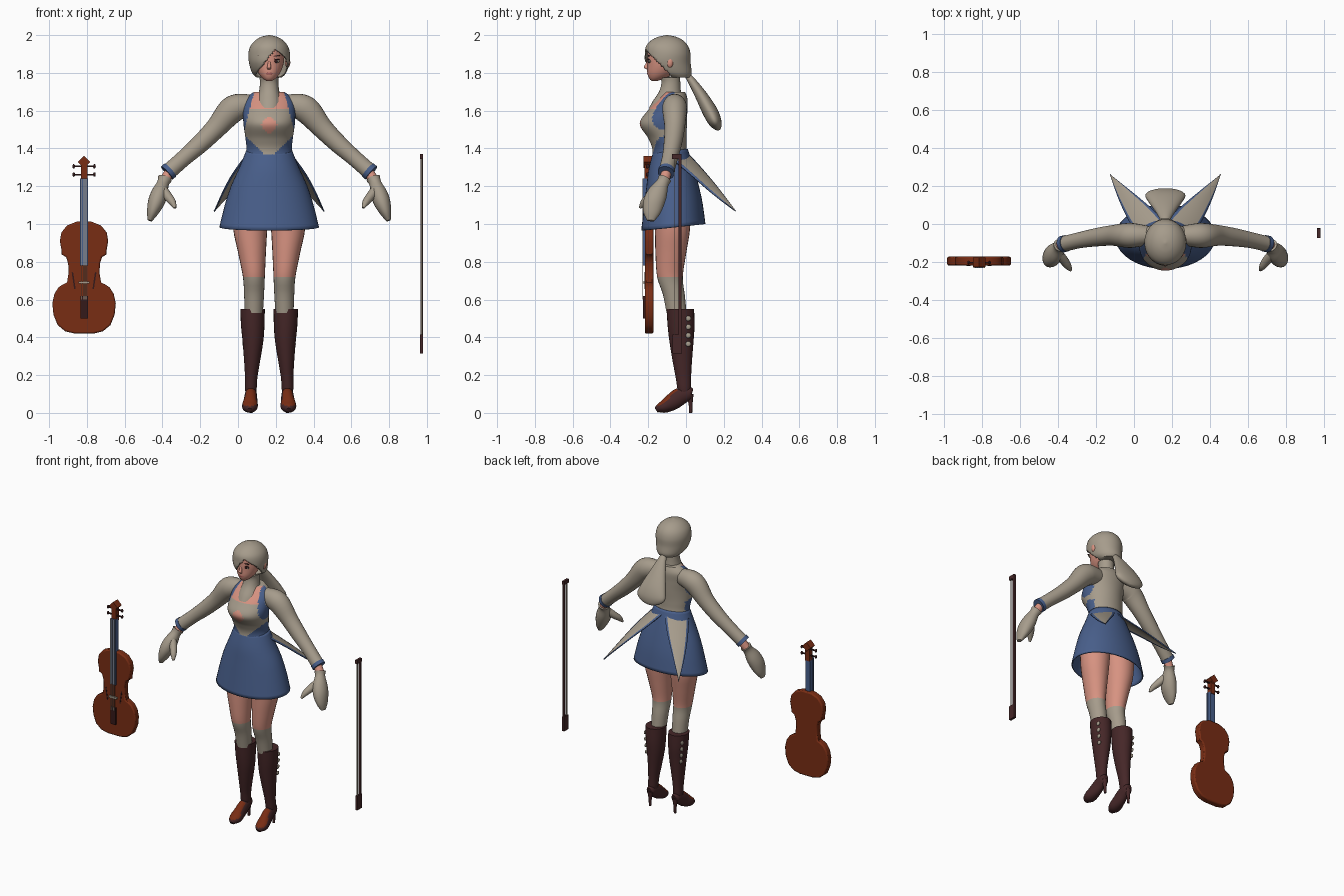
import bpy, bmesh, math
from mathutils import Vector, Matrix

if "Cube" in bpy.data.objects:
    bpy.data.objects.remove(bpy.data.objects["Cube"])

BODY = 0.165      # x of the figure's centre line
VIOLIN = -0.815
BOW = 0.972


def material(name, r, g, b):
    m = bpy.data.materials.new(name)
    m.use_nodes = True
    m.diffuse_color = (r, g, b, 1)
    m.node_tree.nodes["Principled BSDF"].inputs["Base Color"].default_value = (r, g, b, 1)
    return m


BEIGE = material("beige cloth and hair", .38, .33, .26)
BLUE = material("blue cloth", .066, .115, .26)
SKIN = material("skin", .68, .29, .22)
LEATHER = material("dark leather", .06, .02, .021)
WOOD = material("red brown wood", .19, .026, .007)
DARK = material("dark brown", .035, .01, .01)
LIP = material("lips", .45, .12, .11)


def finish(bm, name, mats, x0, rule=None, thick=0):
    """Colour the faces by a rule, shade smooth and place the part."""
    bmesh.ops.recalc_face_normals(bm, faces=bm.faces[:])
    if rule:
        gone = []
        for f in bm.faces:
            i = rule(f.calc_center_median(), f.normal)
            if i < 0:
                gone.append(f)
            else:
                f.material_index = i
        bmesh.ops.delete(bm, geom=gone, context='FACES')
    me = bpy.data.meshes.new(name)
    bm.to_mesh(me)
    bm.free()
    for m in mats:
        me.materials.append(m)
    me.shade_smooth()
    me.set_sharp_from_angle(angle=math.radians(48))
    ob = bpy.data.objects.new(name, me)
    ob.location.x = x0
    bpy.context.collection.objects.link(ob)
    if thick:
        mod = ob.modifiers.new("thickness", 'SOLIDIFY')
        mod.thickness = thick
    return ob


def spline(pts, k):
    """Smooth curve through the points, k steps per span."""
    p = [Vector(q) for q in pts]
    p = [p[0]] + p + [p[-1]]
    out = []
    for a, b, c, d in zip(p, p[1:], p[2:], p[3:]):
        for i in range(k):
            t = i / k
            out.append(.5 * (2*b + (c-a)*t + (2*a-5*b+4*c-d)*t*t + (3*b-a-3*c+d)*t**3))
    return out + [p[-1]]


def loft(name, pts, mats, side=1, ref=None, n=24, k=4, cap=True, rule=None, x0=BODY, thick=0):
    """Skin ellipses (x, y, z, r1, r2): level ones, or across the path if ref is given."""
    rows = spline(pts, k)
    bm = bmesh.new()
    rings = []
    for i, q in enumerate(rows):
        c = Vector(q[:3])
        u, v = Vector((1, 0, 0)), Vector((0, 1, 0))
        if ref:
            t = (Vector(rows[min(i+1, len(rows)-1)][:3]) - Vector(rows[max(i-1, 0)][:3])).normalized()
            r = Vector(ref)
            u = (r - t * r.dot(t)).normalized()
            v = t.cross(u)
        ring = []
        for j in range(n):
            a = math.tau * j / n
            w = c + u*max(q[3], .002)*math.cos(a) + v*max(q[4], .002)*math.sin(a)
            ring.append(bm.verts.new((w.x*side, w.y, w.z)))
        rings.append(ring)
    for a, b in zip(rings, rings[1:]):
        for j in range(n):
            bm.faces.new((a[j], a[(j+1) % n], b[(j+1) % n], b[j]))
    if cap:
        bm.faces.new(rings[0])
        bm.faces.new(rings[-1])
    return finish(bm, name, mats, x0, rule, thick)


def block(name, c, size, mat, x0=BODY, turn=0):
    bm = bmesh.new()
    m = Matrix.Translation(c) @ Matrix.Rotation(turn, 4, 'Y') @ Matrix.Diagonal((*size, 1))
    bmesh.ops.create_cube(bm, size=1, matrix=m)
    return finish(bm, name, [mat], x0)


def ball(name, c, radii, mat, x0=BODY):
    bm = bmesh.new()
    m = Matrix.Translation(c) @ Matrix.Diagonal((*radii, 1))
    bmesh.ops.create_uvsphere(bm, u_segments=16, v_segments=10, radius=1, matrix=m)
    return finish(bm, name, [mat], x0)


# Bodice: blue corset point, straps and chest opening set into beige cloth
def bodice_colour(c, n):
    a, z = abs(c.x), c.z
    if c.y > -.06:
        return 0 if z > 1.36 else 1
    if z < 1.34 + a:
        return 1
    if a/.047 + abs(z - 1.525)/.052 < 1:
        return 2
    strap = .085 + (1.68 - z) * .25
    if z > 1.45 and strap < a < strap + .03:
        return 1
    return 2 if z > 1.61 and a < strap else 0


loft("bodice", [(0, -.08, 1.28, .155, .118), (0, -.085, 1.38, .122, .092), (0, -.098, 1.45, .125, .1),
                (0, -.12, 1.53, .136, .125), (0, -.098, 1.6, .138, .105), (0, -.07, 1.66, .128, .078),
                (0, -.06, 1.7, .08, .055)],
     [BEIGE, BLUE, SKIN], n=72, k=8, rule=bodice_colour)
loft("high_collar", [(0, -.1, 1.615, .074, .095), (0, -.098, 1.65, .068, .078), (0, -.085, 1.7, .054, .058),
                     (0, -.08, 1.745, .049, .05), (0, -.083, 1.775, .051, .052)], [BEIGE])

# Bell skirt with a hem that rises to the back
skirt = loft("skirt", [(0, -.083, 1.39, .122, .092), (0, -.08, 1.3, .158, .118), (0, -.073, 1.2, .203, .138),
                       (0, -.068, 1.1, .235, .155), (0, -.067, .983, .264, .17)],
             [BLUE], n=40, cap=False, thick=.008)
for v in skirt.data.vertices:
    v.co.z += (v.co.y + .067) * .1

# Coat tails: pointed blades with blue trim
for side, word in ((1, "left"), (-1, "right")):
    outer = spline([(.14, -.07, 1.345), (.2, .03, 1.26), (.25, .14, 1.165), (.292, .262, 1.07)], 5)
    inner = spline([(.005, .012, 1.375), (.075, .085, 1.295), (.17, .165, 1.2), (.294, .264, 1.07)], 5)
    bm = bmesh.new()
    grid = []
    for o, i in zip(outer, inner):
        row = []
        for t in (0, .1, .35, .65, .9, 1):
            p = o.lerp(i, t) + Vector((.1, .12, .14)) * t * (1-t) * (o-i).length * 1.2
            row.append(bm.verts.new((p.x*side, p.y, p.z)))
        grid.append(row)
    for a, b in zip(grid, grid[1:]):
        for j in range(5):
            f = bm.faces.new((a[j], a[j+1], b[j+1], b[j]))
            f.material_index = 1 if j in (0, 4) else 0
    finish(bm, word + "_coat_tail", [BEIGE, BLUE], BODY, thick=.007)

# Arms, cuffs, gloves and legs
for side, word in ((1, "left"), (-1, "right")):
    Y, X, Z = (0, 1, 0), (1, 0, 0), (0, 0, 1)
    loft(word + "_sleeve", [(.09, -.06, 1.63, .05, .055), (.165, -.06, 1.62, .064, .069), (.21, -.06, 1.592, .064, .07),
                            (.28, -.06, 1.51, .054, .056), (.365, -.07, 1.425, .048, .049),
                            (.45, -.085, 1.35, .042, .043), (.535, -.105, 1.275, .041, .043)], [BEIGE], side, Y)
    loft(word + "_cuff_trim", [(.523, -.102, 1.286, .044, .046), (.541, -.106, 1.27, .044, .046)], [BLUE], side, Y, k=1)
    loft(word + "_wrist", [(.52, -.1, 1.285, .027, .027), (.565, -.12, 1.215, .028, .028)], [SKIN], side, Y, k=1)
    loft(word + "_glove", [(.552, -.112, 1.24, .036, .038), (.562, -.125, 1.215, .034, .032),
                           (.58, -.15, 1.165, .052, .043), (.598, -.17, 1.115, .056, .044),
                           (.618, -.182, 1.06, .045, .03), (.632, -.188, 1.018, .02, .012)], [BEIGE], side, Y)
    loft(word + "_glove_thumb", [(.57, -.15, 1.19, .025, .025), (.535, -.19, 1.145, .024, .024),
                                 (.512, -.222, 1.115, .019, .019), (.498, -.243, 1.085, .007, .007)],
         [BEIGE], side, Z, n=12)
    loft(word + "_leg", [(.098, -.07, 1.12, .1, .1), (.1, -.072, .97, .09, .093), (.091, -.08, .85, .074, .082),
                         (.081, -.085, .72, .058, .068), (.08, -.065, .63, .053, .058), (.081, -.05, .53, .048, .053)],
         [SKIN, BEIGE], side, rule=lambda c, n: 0 if c.z > .72 else 1)
    loft(word + "_boot", [(.088, -.03, .55, .065, .073), (.087, -.026, .46, .062, .071), (.086, -.024, .38, .055, .064),
                          (.09, -.02, .28, .043, .052), (.095, -.014, .19, .033, .041),
                          (.097, -.01, .13, .031, .036), (.097, -.008, .08, .024, .028)], [LEATHER], side)
    loft(word + "_shoe", [(.097, .032, .105, .018, .02), (.097, .02, .105, .028, .034), (.097, -.03, .088, .033, .046),
                          (.099, -.07, .06, .037, .045), (.102, -.11, .036, .042, .036),
                          (.103, -.14, .025, .033, .025), (.103, -.158, .014, .014, .013)], [LEATHER, WOOD], side, X,
         rule=lambda c, n: 1 if c.y < -.05 and n.z > .5 else 0)
    loft(word + "_heel", [(.097, .018, .1, .022, .022), (.097, .024, .05, .011, .011), (.097, .025, 0, .008, .008)],
         [LEATHER], side, n=12)
    for i in range(4):
        ball(word + "_boot_lace_gap", (side*(.143 - .003*i), .012, .5 - .045*i), (.007, .015, .014), BEIGE)

# Head and face
loft("head", [(0, -.168, 1.757, .014, .014), (0, -.152, 1.772, .036, .044), (0, -.133, 1.8, .058, .072),
              (0, -.118, 1.84, .074, .087), (0, -.11, 1.88, .08, .095), (0, -.1, 1.93, .08, .1),
              (0, -.1, 1.97, .05, .06), (0, -.1, 1.985, .01, .01)], [SKIN], n=32)
loft("nose", [(0, -.197, 1.865, .006, .006), (0, -.208, 1.84, .009, .011), (0, -.21, 1.828, .011, .013),
              (0, -.2, 1.818, .008, .008)], [SKIN], n=12)
ball("lips", (0, -.199, 1.797), (.019, .007, .008), LIP)
for side, word in ((1, "left"), (-1, "right")):
    ball(word + "_eye_white", (side*.037, -.192, 1.862), (.018, .007, .009), BEIGE)
    ball(word + "_iris", (side*.036, -.196, 1.862), (.008, .006, .009), DARK)
    block(word + "_lash", (side*.038, -.196, 1.872), (.036, .008, .004), DARK, turn=side*.1)
    block(word + "_brow", (side*.04, -.197, 1.89), (.036, .007, .004), DARK, turn=side*-.1)
ball("left_ear", (.098, -.085, 1.855), (.014, .018, .028), SKIN)


# Hair: a shell with a side-parted opening swept over the face
def hair_opening(c, n):
    d = c.x - .035
    below_fringe = c.z < 1.93 - (1.3 * -d if d < 0 else .75 * d)
    in_front = c.y < -.19 + (1.9 - c.z) * .95
    return -1 if below_fringe and in_front else 0


loft("hair", [(0, -.04, 1.775, .066, .06), (0, -.075, 1.8, .09, .105), (0, -.095, 1.85, .106, .12),
              (0, -.097, 1.9, .11, .121), (0, -.1, 1.94, .1, .112), (0, -.1, 1.97, .076, .087),
              (0, -.1, 1.99, .044, .05), (0, -.1, 2, .004, .004)],
     [BEIGE], n=72, k=7, rule=hair_opening, thick=.006)
loft("ponytail", [(0, .005, 1.79, .018, .015), (0, .035, 1.75, .032, .022), (0, .08, 1.68, .06, .032),
                  (0, .125, 1.6, .092, .04), (0, .152, 1.545, .105, .036), (0, .168, 1.512, .07, .022),
                  (0, .175, 1.497, .02, .008)], [BEIGE], ref=(1, 0, 0), n=28)

# Violin body: half outline mirrored, extruded and rounded
half = [(.05, .42), (.1, .432), (.14, .465), (.162, .52), (.168, .58), (.157, .63), (.135, .665), (.112, .68),
        (.09, .69), (.082, .74), (.084, .79), (.095, .825), (.118, .838), (.12, .865), (.128, .91),
        (.12, .955), (.09, .992), (.04, 1.012)]
bm = bmesh.new()
loop = [(-x, z) for x, z in half] + [(x, z) for x, z in reversed(half)]
base = bm.faces.new([bm.verts.new((x, -.172, z)) for x, z in loop])
top = bmesh.ops.extrude_face_region(bm, geom=[base])
bmesh.ops.translate(bm, vec=(0, -.046, 0), verts=[v for v in top["geom"] if isinstance(v, bmesh.types.BMVert)])
violin = finish(bm, "violin_body", [WOOD], VIOLIN)
bevel = violin.modifiers.new("rounded rim", 'BEVEL')
bevel.width, bevel.segments, bevel.angle_limit = .008, 2, math.radians(60)

# Violin fittings
block("fingerboard", (0, -.222, 1.01), (.042, .012, .46), BLUE, VIOLIN)
block("violin_neck", (0, -.204, 1.12), (.034, .028, .24), BLUE, VIOLIN)
block("tailpiece", (0, -.222, .56), (.04, .01, .12), DARK, VIOLIN)
block("bridge", (0, -.224, .69), (.06, .014, .012), BEIGE, VIOLIN)
block("pegbox", (0, -.203, 1.28), (.034, .034, .11), WOOD, VIOLIN)
block("scroll", (0, -.2, 1.328), (.046, .05, .046), WOOD, VIOLIN, math.pi/4)
for i in range(4):
    block("violin_string", (-.015 + .01*i, -.23, .92), (.003, .003, .64), BEIGE, VIOLIN)
for side in (1, -1):
    for z in (1.262, 1.305):
        block("peg_shaft", (side*.03, -.203, z), (.05, .008, .008), DARK, VIOLIN)
        ball("peg_knob", (side*.055, -.203, z), (.007, .01, .012), DARK, VIOLIN)
    block("sound_hole", (side*.055, -.2185, .7), (.008, .003, .09), DARK, VIOLIN, side*.15)

# Bow
block("bow_stick", (0, -.031, .84), (.014, .016, 1.05), LEATHER, BOW)
block("bow_tip", (0, -.048, 1.357), (.016, .05, .026), LEATHER, BOW)
block("bow_frog", (0, -.047, .365), (.016, .05, .1), LEATHER, BOW)
block("bow_hair", (0, -.062, .87), (.008, .004, .96), BEIGE, BOW)
